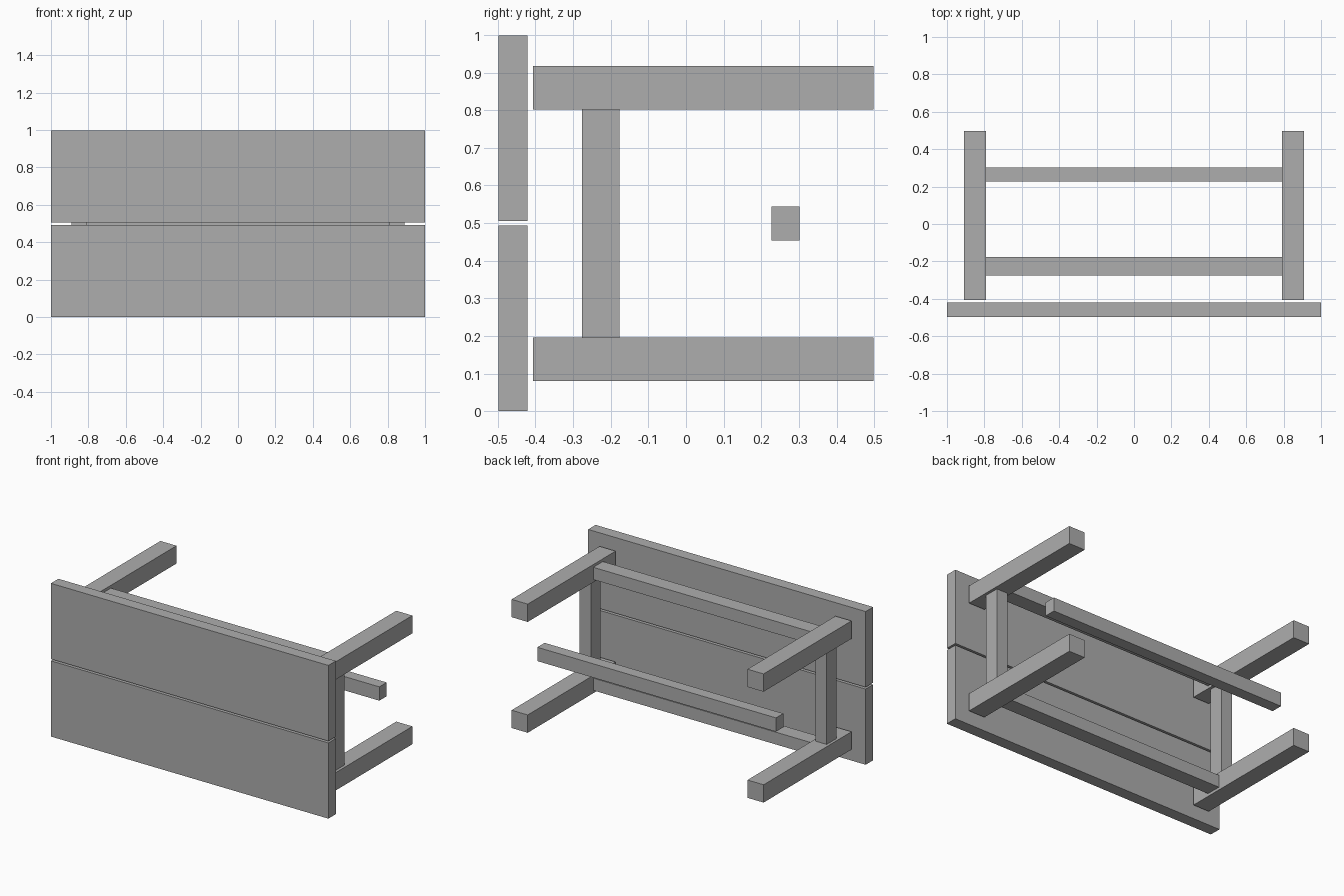
import bpy
import bmesh
from mathutils import Vector

default_cube = bpy.data.objects.get("Cube")
if default_cube:
    bpy.data.objects.remove(default_cube, do_unlink=True)

grey = bpy.data.materials.new("plain grey")
grey.use_nodes = True
colour = (0.42, 0.42, 0.42, 1)
grey.diffuse_color = colour
grey.node_tree.nodes["Principled BSDF"].inputs["Base Color"].default_value = colour


def beam(name, low, high):
    """Add a box between two opposite corners."""
    low, high = Vector(low), Vector(high)
    centre, size = (low + high) / 2, high - low
    bm = bmesh.new()
    bmesh.ops.create_cube(bm, size=1)
    bmesh.ops.scale(bm, vec=size, verts=bm.verts)
    mesh = bpy.data.meshes.new(name)
    bm.to_mesh(mesh)
    bm.free()
    mesh.materials.append(grey)
    obj = bpy.data.objects.new(name, mesh)
    obj.location = centre
    bpy.context.collection.objects.link(obj)


# Table lying on its long edge: the top faces the front, legs point back
front, back = -0.498, 0.498
mid_z = 0.499
leg_x, leg_z = 0.85, 0.361      # leg centres, measured from the middle
leg_half, rail_half = 0.058, 0.04
rail_front, rail_back = -0.276, -0.177

# Two planks of the table top with a narrow gap
beam("lower_plank", (-1, front, 0), (1, -0.421, mid_z - 0.006))
beam("upper_plank", (-1, front, mid_z + 0.006), (1, -0.421, 2 * mid_z))

# Four legs
for side, sx in (("left", 1), ("right", -1)):
    for level, sz in (("lower", -1), ("upper", 1)):
        x, z = sx * leg_x, mid_z + sz * leg_z
        beam(f"{level}_{side}_leg",
             (x - leg_half, -0.407, z - leg_half),
             (x + leg_half, back, z + leg_half))

# Short rails joining each end pair of legs
inner_z = leg_z - leg_half
for side, sx in (("left", 1), ("right", -1)):
    x = sx * leg_x
    beam(f"{side}_short_rail",
         (x - rail_half, rail_front, mid_z - inner_z),
         (x + rail_half, rail_back, mid_z + inner_z))

# Long rails joining the legs lengthwise
inner_x = leg_x - leg_half
for level, sz in (("lower", -1), ("upper", 1)):
    z = mid_z + sz * leg_z
    beam(f"{level}_long_rail",
         (-inner_x, rail_front, z - rail_half),
         (inner_x, rail_back, z + rail_half))

# Central stretcher
beam("stretcher", (-0.86, 0.227, mid_z - 0.045), (0.86, 0.302, mid_z + 0.045))
